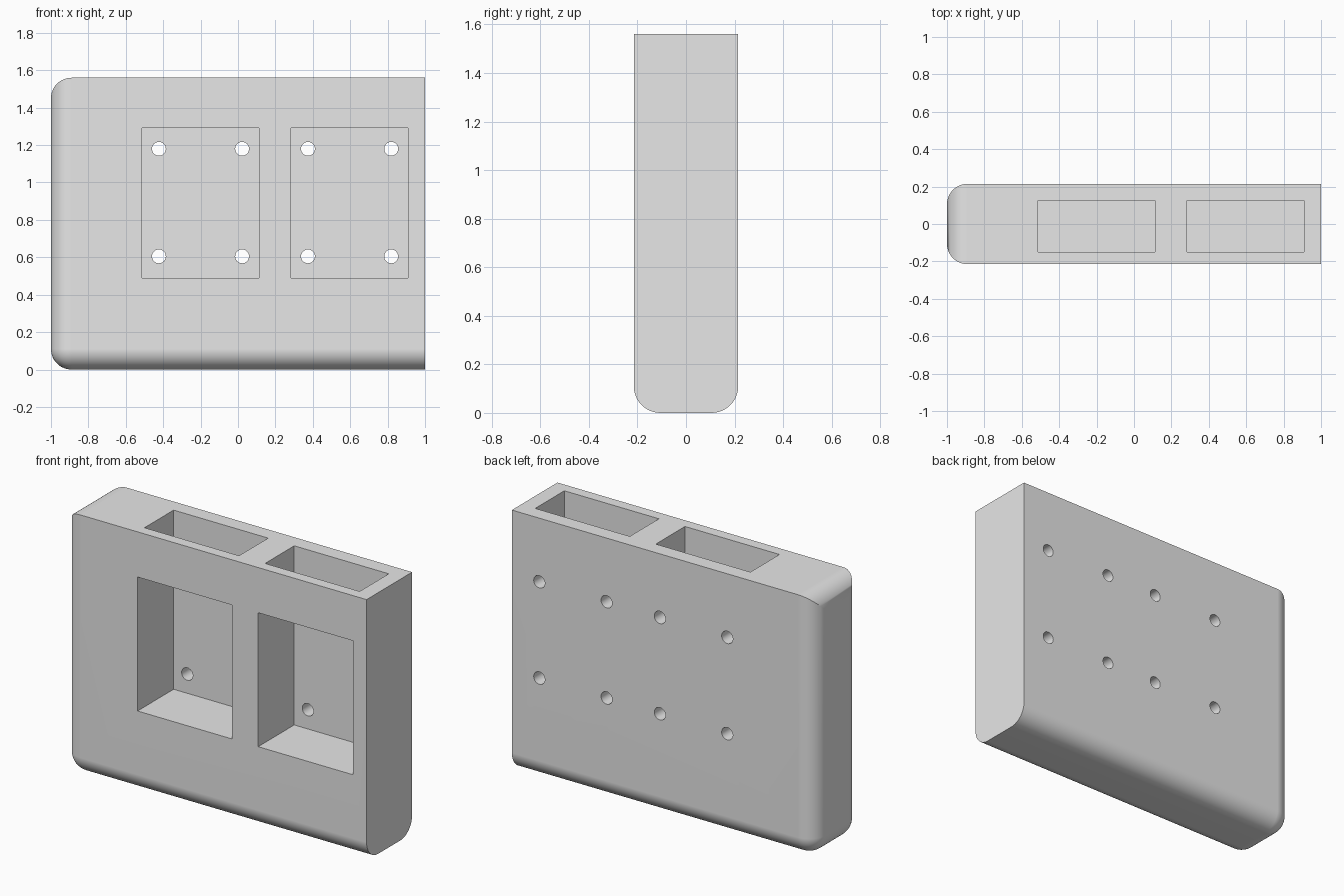
import bpy, bmesh, math
from mathutils import Matrix

cube = bpy.data.objects.get("Cube")
if cube:
    bpy.data.objects.remove(cube, do_unlink=True)

HALF_X, HALF_Y, HEIGHT, FILLET = 1.0, 0.215, 1.56, 0.11

grey = bpy.data.materials.new("light_grey")
grey.use_nodes = True
grey.diffuse_color = (0.8, 0.8, 0.8, 1)
grey.node_tree.nodes["Principled BSDF"].inputs["Base Color"].default_value = (0.8, 0.8, 0.8, 1)


def make_object(name, bm):
    bmesh.ops.recalc_face_normals(bm, faces=bm.faces[:])
    mesh = bpy.data.meshes.new(name)
    bm.to_mesh(mesh)
    bm.free()
    mesh.materials.append(grey)
    obj = bpy.data.objects.new(name, mesh)
    bpy.context.collection.objects.link(obj)
    return obj


def make_block():
    """Block rounded around its right end and along its lower long edges."""
    bm = bmesh.new()
    bmesh.ops.create_cube(bm, size=1)
    bmesh.ops.scale(bm, vec=(2 * HALF_X, 2 * HALF_Y, HEIGHT), verts=bm.verts)
    bmesh.ops.translate(bm, vec=(0, 0, HEIGHT / 2), verts=bm.verts)
    rounded = [e for e in bm.edges
               if all(v.co.x < 0 for v in e.verts)
               or (all(v.co.z < 0.01 for v in e.verts)
                   and abs(e.verts[0].co.y - e.verts[1].co.y) < 0.01)]
    bmesh.ops.bevel(bm, geom=rounded, offset=FILLET, offset_type='OFFSET',
                    segments=12, profile=0.5, affect='EDGES', clamp_overlap=True)
    return make_object("holder_block", bm)


def pocket_cutter(x0, x1):
    """Side profile of the top slot plus front window, extruded along x."""
    profile = [(-0.4, 0.49), (0.125, 0.49), (0.125, 1.7),
               (-0.15, 1.7), (-0.15, 1.29), (-0.4, 1.29)]
    bm = bmesh.new()
    face = bm.faces.new([bm.verts.new((x0, y, z)) for y, z in profile])
    grown = bmesh.ops.extrude_face_region(bm, geom=[face])["geom"]
    bmesh.ops.translate(bm, vec=(x1 - x0, 0, 0),
                        verts=[g for g in grown if isinstance(g, bmesh.types.BMVert)])
    return make_object("pocket_cutter", bm)


def hole_cutter(x, z):
    """Screw hole through the rear wall."""
    bm = bmesh.new()
    bmesh.ops.create_cone(bm, cap_ends=True, segments=32, radius1=0.037, radius2=0.037,
                          depth=0.4, matrix=Matrix.Translation((x, 0.2, z))
                          @ Matrix.Rotation(math.pi / 2, 4, 'X'))
    return make_object("hole_cutter", bm)


block = make_block()
bpy.context.view_layer.objects.active = block
block.select_set(True)

# Two pockets, each with four screw holes
cutters = []
for x0 in (-0.513, 0.284):
    cutters.append(pocket_cutter(x0, x0 + 0.625))
    cutters += [hole_cutter(x0 + dx, z) for dx in (0.09, 0.535) for z in (0.605, 1.18)]

for cutter in cutters:
    cutter.hide_render = True
    cut = block.modifiers.new("cut", 'BOOLEAN')
    cut.operation, cut.solver, cut.object = 'DIFFERENCE', 'EXACT', cutter
    bpy.ops.object.modifier_apply(modifier=cut.name)
    bpy.data.objects.remove(cutter, do_unlink=True)

# Smooth fillets and holes, flat walls
bpy.ops.object.select_all(action='DESELECT')
block.select_set(True)
bpy.context.view_layer.objects.active = block
bpy.ops.object.shade_smooth_by_angle(angle=math.radians(30))
weighted = block.modifiers.new("weighted_normals", 'WEIGHTED_NORMAL')
weighted.keep_sharp = True
